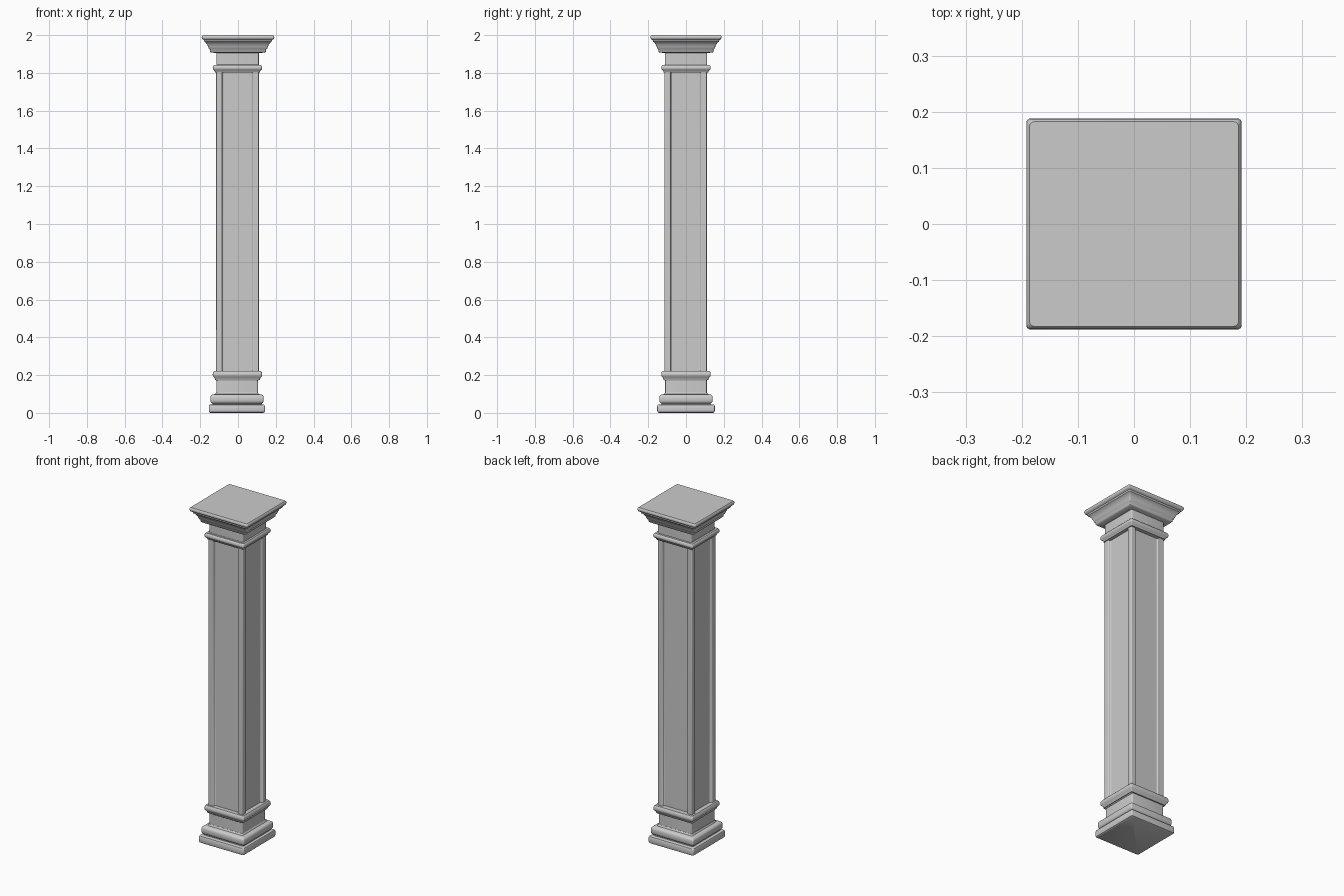
import bpy, bmesh, math

if "Cube" in bpy.data.objects:
    bpy.data.objects.remove(bpy.data.objects["Cube"])


def finish(bm, name):
    bmesh.ops.recalc_face_normals(bm, faces=bm.faces)
    mesh = bpy.data.meshes.new(name)
    bm.to_mesh(mesh)
    bm.free()
    ob = bpy.data.objects.new(name, mesh)
    bpy.context.collection.objects.link(ob)
    bpy.ops.object.select_all(action='DESELECT')
    ob.select_set(True)
    bpy.context.view_layer.objects.active = ob
    return ob


def square_loft(name, profile, cx=0.0, sx=1.0, sy=1.0, r=0.008, steps=4):
    """Sweep a (half width, z) profile round a square with rounded corners."""
    bm = bmesh.new()
    rings = []
    for h, z in profile:
        ring = []
        for k, (qx, qy) in enumerate([(1, 1), (-1, 1), (-1, -1), (1, -1)]):
            for i in range(steps + 1):
                a = math.pi / 2 * (k + i / steps)
                x = qx * (h - r) + r * math.cos(a)
                y = qy * (h - r) + r * math.sin(a)
                ring.append(bm.verts.new((cx + x * sx, y * sy, z)))
        rings.append(ring)
    n = len(rings[0])
    for a, b in zip(rings, rings[1:]):
        for i in range(n):
            j = (i + 1) % n
            bm.faces.new((a[i], a[j], b[j], b[i]))
    bm.faces.new(rings[0][::-1])
    bm.faces.new(rings[-1])
    ob = finish(bm, name)
    bpy.ops.object.shade_smooth_by_angle(angle=math.radians(40))
    return ob


def band(name, z0, z1):
    h = z1 - z0
    square_loft(name, [(0.105, z0), (0.118, z0), (0.122, z0 + 0.25 * h),
                       (0.129, z0 + 0.4 * h), (0.131, z0 + 0.6 * h),
                       (0.129, z0 + 0.85 * h), (0.124, z1), (0.105, z1)], cx=-0.003)


# Shaft with a sunken panel on each of its four sides
bm = bmesh.new()
bmesh.ops.create_cube(bm, size=1)
for v in bm.verts:
    v.co = (v.co.x * 0.226 - 0.003, v.co.y * 0.224 - 0.002, 1.0075 + v.co.z * 1.675)
sides = [f for f in bm.faces if abs(f.normal.z) < 0.5]
bmesh.ops.inset_individual(bm, faces=sides, thickness=0.045, depth=0)
bmesh.ops.inset_individual(bm, faces=sides, thickness=0.004, depth=-0.015)
shaft = finish(bm, "panelled_shaft")
mod = shaft.modifiers.new("soft_edges", 'BEVEL')
mod.width = 0.005
mod.segments = 3
mod.limit_method = 'ANGLE'
bpy.ops.object.shade_smooth_by_angle(angle=math.radians(40))

# Plain blocks above and below the shaft
square_loft("lower_block", [(0.110, 0.08), (0.110, 0.20)], cx=-0.004)
square_loft("upper_block", [(0.112, 1.81), (0.112, 1.93)], cx=-0.002)

# Mouldings at both ends of the panels
band("lower_band", 0.175, 0.222)
band("upper_band", 1.803, 1.842)

# Stepped base: plinth and rounded torus
square_loft("plinth", [(0.143, 0.0), (0.149, 0.004), (0.151, 0.012), (0.151, 0.035),
                       (0.148, 0.042), (0.142, 0.045), (0.130, 0.045)],
            cx=-0.006, sx=0.985, sy=1.01)
square_loft("base_torus", [(0.130, 0.04), (0.131, 0.05), (0.138, 0.055), (0.141, 0.063),
                           (0.141, 0.084), (0.138, 0.092), (0.131, 0.097),
                           (0.116, 0.099), (0.111, 0.108)], cx=-0.005)

# Flaring capital with a flat top slab
square_loft("capital", [(0.105, 1.906), (0.143, 1.907), (0.148, 1.912), (0.149, 1.922),
                        (0.154, 1.927), (0.158, 1.938), (0.163, 1.950), (0.171, 1.960),
                        (0.178, 1.965), (0.180, 1.974), (0.188, 1.978), (0.192, 1.986),
                        (0.191, 1.994), (0.186, 2.0)], sy=0.98)
